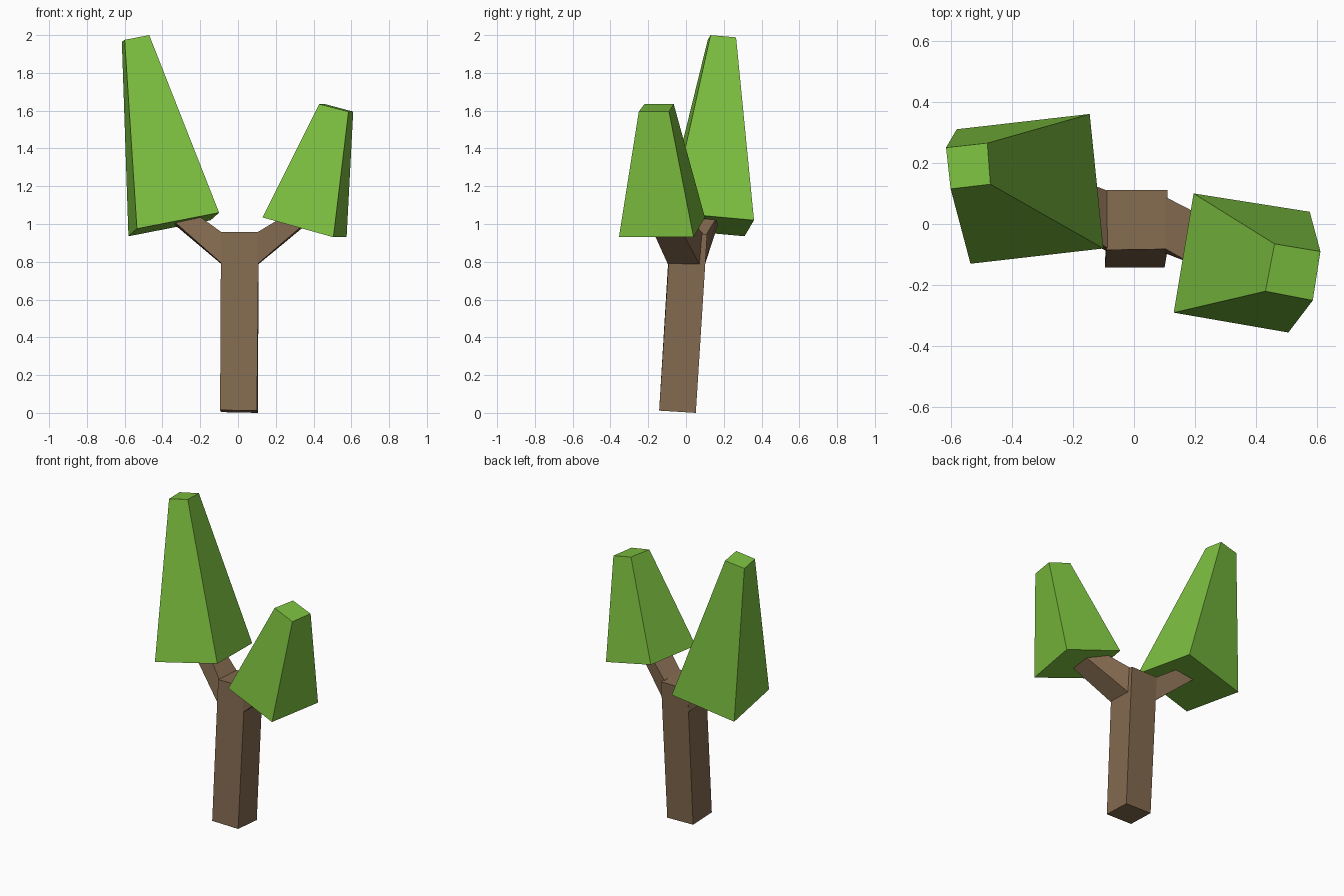
import bpy, bmesh


def material(name, color):
    m = bpy.data.materials.new(name)
    m.diffuse_color = (*color, 1)
    return m


BARK = material("bark", (0.23, 0.145, 0.08))
LEAF = material("leaf", (0.2, 0.52, 0.05))


def block(name, start, end, mat):
    """Closed four-sided block between two quad cross-sections."""
    bm = bmesh.new()
    a = [bm.verts.new(p) for p in start]
    b = [bm.verts.new(p) for p in end]
    bm.faces.new(a)
    bm.faces.new(b)
    for i in range(4):
        j = (i + 1) % 4
        bm.faces.new((a[i], a[j], b[j], b[i]))
    bmesh.ops.recalc_face_normals(bm, faces=bm.faces)
    me = bpy.data.meshes.new(name)
    bm.to_mesh(me)
    bm.free()
    me.materials.append(mat)
    ob = bpy.data.objects.new(name, me)
    bpy.context.collection.objects.link(ob)
    return ob


# Slightly leaning trunk
block("trunk",
      [(-.095, -.142, .015), (.1, -.142, .012), (.105, .052, 0), (-.09, .052, .004)],
      [(-.09, -.085, .957), (.11, -.082, .957), (.11, .112, .947), (-.09, .112, .947)], BARK)

# Two branches growing out of the trunk sides
block("right_branch",
      [(.1, -.095, .785), (.1, .075, .78), (.1, .09, .95), (.1, -.08, .955)],
      [(.345, -.19, .995), (.36, -.04, .995), (.255, .01, 1.04), (.225, -.15, 1.03)], BARK)
block("left_branch",
      [(-.085, -.09, .79), (-.085, .1, .785), (-.085, .108, .945), (-.085, -.08, .955)],
      [(-.335, .02, 1.01), (-.34, .17, 1.0), (-.23, .165, 1.04), (-.21, .0, 1.045)], BARK)

# Tapered leaf crowns
block("left_crown",
      [(-.535, -.13, .975), (-.1, -.08, 1.06), (-.145, .36, 1.02), (-.58, .31, .935)],
      [(-.6, .115, 1.975), (-.47, .13, 2.0), (-.48, .265, 1.988), (-.615, .25, 1.965)], LEAF)
block("right_crown",
      [(.13, -.29, 1.035), (.505, -.355, .93), (.575, .04, .93), (.195, .1, 1.035)],
      [(.43, -.22, 1.635), (.585, -.25, 1.595), (.61, -.09, 1.595), (.46, -.065, 1.635)], LEAF)
